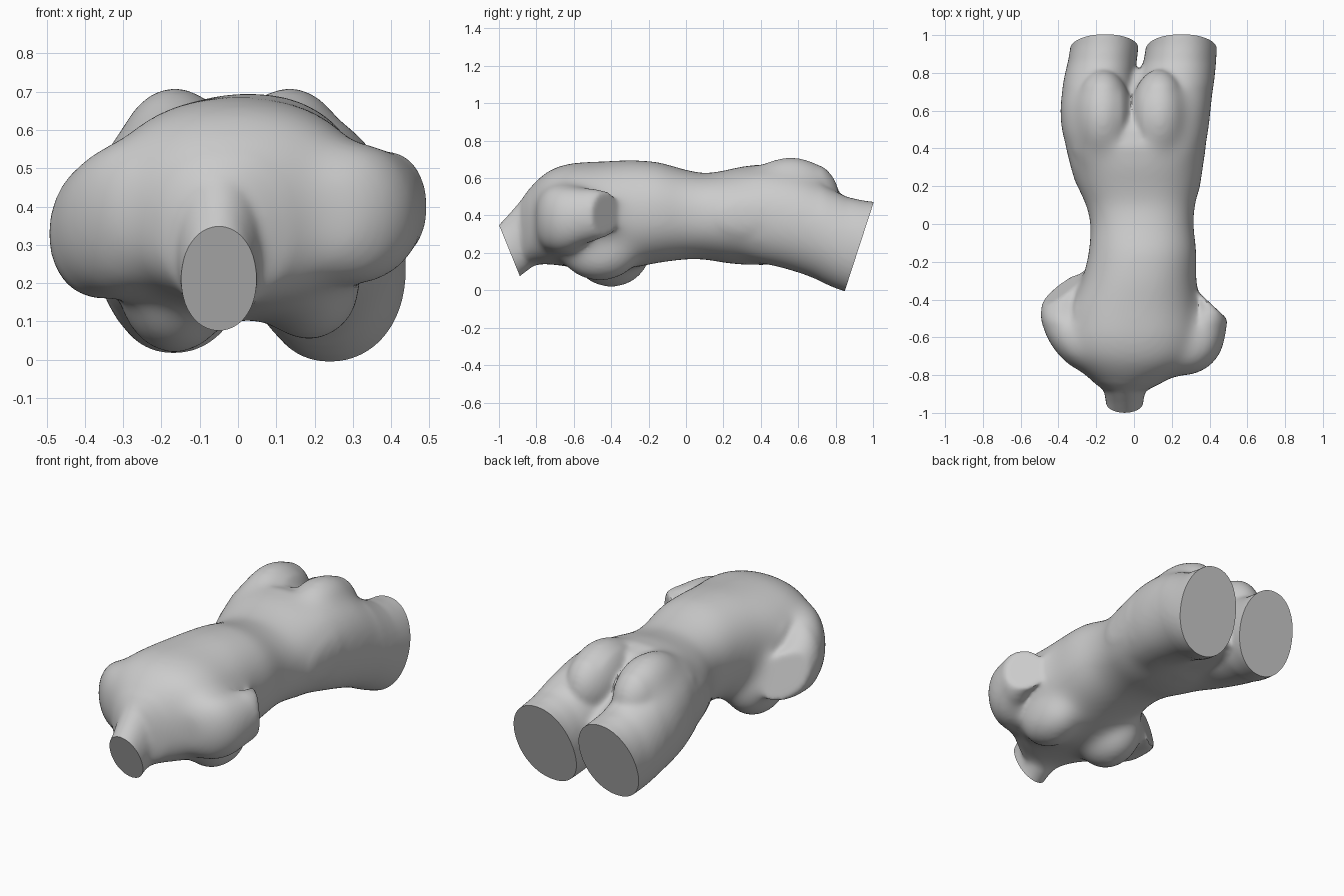
import bpy, bmesh, math
from mathutils import Vector, Matrix

bm = bmesh.new()
N = 40


def loft(sections, power=2.0, cut=None):
    """Closed tube along y; each section is (y, left, right, bottom, top).
    cut = (point, normal) slices the far end flat."""
    rings, faces = [], []
    e = 2.0 / power
    for y, l, r, b, t in sections:
        ring = []
        for i in range(N):
            a = 2 * math.pi * i / N
            c, s = math.cos(a), math.sin(a)
            x = (l + r) / 2 + (r - l) / 2 * math.copysign(abs(c) ** e, c)
            z = (b + t) / 2 + (t - b) / 2 * math.copysign(abs(s) ** e, s)
            ring.append(bm.verts.new((x, y, z)))
        rings.append(ring)
    for p, q in zip(rings, rings[1:]):
        for i in range(N):
            j = (i + 1) % N
            faces.append(bm.faces.new((p[i], p[j], q[j], q[i])))
    faces.append(bm.faces.new(rings[0][::-1]))
    faces.append(bm.faces.new(rings[-1]))
    if cut:
        geom = [v for r in rings for v in r] + faces + list({ed for f in faces for ed in f.edges})
        bmesh.ops.bisect_plane(bm, geom=geom, dist=1e-5, plane_co=cut[0],
                               plane_no=Vector(cut[1]).normalized(), clear_outer=True)
        bmesh.ops.holes_fill(bm, edges=[ed for ed in bm.edges if ed.is_boundary], sides=0)


def ball(center, radii):
    m = Matrix.Translation(center) @ Matrix.Diagonal((*radii, 1))
    bmesh.ops.create_uvsphere(bm, u_segments=32, v_segments=20, radius=1, matrix=m)


# trunk: shoulders, rib cage, waist, hips
loft([(-0.88, -0.16, 0.07, 0.14, 0.485),
      (-0.82, -0.24, 0.19, 0.14, 0.57),
      (-0.76, -0.30, 0.29, 0.14, 0.625),
      (-0.70, -0.35, 0.34, 0.135, 0.66),
      (-0.60, -0.37, 0.36, 0.12, 0.685),
      (-0.45, -0.34, 0.345, 0.10, 0.69),
      (-0.30, -0.275, 0.33, 0.115, 0.70),
      (-0.15, -0.24, 0.335, 0.145, 0.69),
      (0.00, -0.23, 0.315, 0.165, 0.645),
      (0.10, -0.255, 0.325, 0.165, 0.625),
      (0.20, -0.305, 0.35, 0.145, 0.64),
      (0.30, -0.335, 0.365, 0.135, 0.665),
      (0.40, -0.36, 0.38, 0.135, 0.675),
      (0.50, -0.37, 0.385, 0.14, 0.65),
      (0.60, -0.36, 0.37, 0.14, 0.58),
      (0.72, -0.26, 0.30, 0.14, 0.46),
      (0.82, -0.15, 0.20, 0.16, 0.36)], 2.2)

# neck
loft([(-1.06, -0.145, 0.045, -0.05, 0.285),
      (-0.95, -0.148, 0.048, 0.025, 0.405),
      (-0.88, -0.16, 0.06, 0.08, 0.485),
      (-0.80, -0.21, 0.12, 0.14, 0.56),
      (-0.70, -0.25, 0.18, 0.20, 0.60)])

# thighs rising into the hips
loft([(0.22, -0.28, -0.06, 0.20, 0.58),
      (0.36, -0.34, -0.02, 0.15, 0.645),
      (0.48, -0.385, -0.015, 0.125, 0.64),
      (0.62, -0.395, -0.01, 0.085, 0.62),
      (0.72, -0.38, 0.0, 0.055, 0.575),
      (0.80, -0.365, 0.005, 0.03, 0.53),
      (0.86, -0.35, 0.015, 0.015, 0.50),
      (0.95, -0.335, 0.025, 0.0, 0.48),
      (1.08, -0.325, 0.025, -0.03, 0.465)], 2.1)
loft([(0.22, 0.02, 0.32, 0.20, 0.58),
      (0.36, -0.01, 0.365, 0.15, 0.645),
      (0.48, -0.015, 0.395, 0.125, 0.64),
      (0.62, -0.015, 0.41, 0.085, 0.62),
      (0.72, -0.005, 0.42, 0.045, 0.575),
      (0.80, 0.025, 0.43, 0.01, 0.53),
      (0.86, 0.05, 0.435, -0.01, 0.50),
      (0.95, 0.065, 0.44, -0.03, 0.48),
      (1.08, 0.065, 0.435, -0.06, 0.465)], 2.1)

# buttocks
for x in (-0.165, 0.135):
    ball((x, 0.56, 0.50), (0.158, 0.26, 0.218))

# breasts
ball((-0.165, -0.40, 0.19), (0.15, 0.21, 0.18))
ball((0.185, -0.46, 0.20), (0.14, 0.21, 0.155))

# shoulders running into cut-off upper arms
loft([(-0.77, -0.32, -0.18, 0.28, 0.50),
      (-0.71, -0.39, -0.13, 0.20, 0.57),
      (-0.64, -0.445, -0.12, 0.165, 0.58),
      (-0.56, -0.485, -0.16, 0.155, 0.555),
      (-0.48, -0.495, -0.22, 0.16, 0.50),
      (-0.40, -0.485, -0.25, 0.165, 0.43),
      (-0.20, -0.44, -0.26, 0.17, 0.36)], 2.05,
     ((-0.38, -0.335, 0.27), (-0.52, 0.80, 0.25)))
loft([(-0.80, 0.16, 0.32, 0.28, 0.48),
      (-0.76, 0.14, 0.40, 0.22, 0.54),
      (-0.70, 0.14, 0.455, 0.19, 0.57),
      (-0.62, 0.18, 0.485, 0.195, 0.565),
      (-0.54, 0.26, 0.495, 0.245, 0.55),
      (-0.45, 0.315, 0.495, 0.28, 0.535),
      (-0.26, 0.325, 0.495, 0.31, 0.51)], 2.05,
     ((0.405, -0.42, 0.41), (0.68, 0.73, 0.0)))

bmesh.ops.recalc_face_normals(bm, faces=bm.faces)
me = bpy.data.meshes.new("torso")
bm.to_mesh(me)
bm.free()
torso = bpy.data.objects.new("torso", me)
bpy.context.collection.objects.link(torso)

# fuse all parts
rm = torso.modifiers.new("fuse", 'REMESH')
rm.mode = 'VOXEL'
rm.voxel_size = 0.0125
bpy.context.view_layer.update()
dg = bpy.context.evaluated_depsgraph_get()
fused = bpy.data.meshes.new_from_object(torso.evaluated_get(dg))
torso.modifiers.clear()
torso.data = fused


# soften the flesh strongly, creases and arm ends only a little
def soft(co):
    x, y, z = co
    if y > 0.4:
        return abs(x + 0.01) > 0.06 and y < 0.73
    if y > -0.52 and (x > 0.34 or x < -0.31):
        return False
    return y > -0.84


bm = bmesh.new()
bm.from_mesh(torso.data)
for group, steps in (([v for v in bm.verts if soft(v.co)], 60), (bm.verts[:], 8)):
    for _ in range(steps):
        bmesh.ops.smooth_vert(bm, verts=group, factor=0.5,
                              use_axis_x=True, use_axis_y=True, use_axis_z=True)

# flat ends of neck and thighs
for point, normal in (((-0.05, -0.945, 0.215), (0, -0.926, -0.377)),
                      ((0.05, 0.925, 0.23), (0, 0.95, -0.31))):
    bmesh.ops.bisect_plane(bm, geom=bm.verts[:] + bm.edges[:] + bm.faces[:], dist=1e-5,
                           plane_co=point, plane_no=Vector(normal).normalized(), clear_outer=True)
    bmesh.ops.holes_fill(bm, edges=[e for e in bm.edges if e.is_boundary], sides=0)
bmesh.ops.recalc_face_normals(bm, faces=bm.faces)
bm.to_mesh(torso.data)
bm.free()

bpy.ops.object.select_all(action='DESELECT')
torso.select_set(True)
bpy.context.view_layer.objects.active = torso
bpy.ops.object.shade_smooth_by_angle(angle=math.radians(35))
